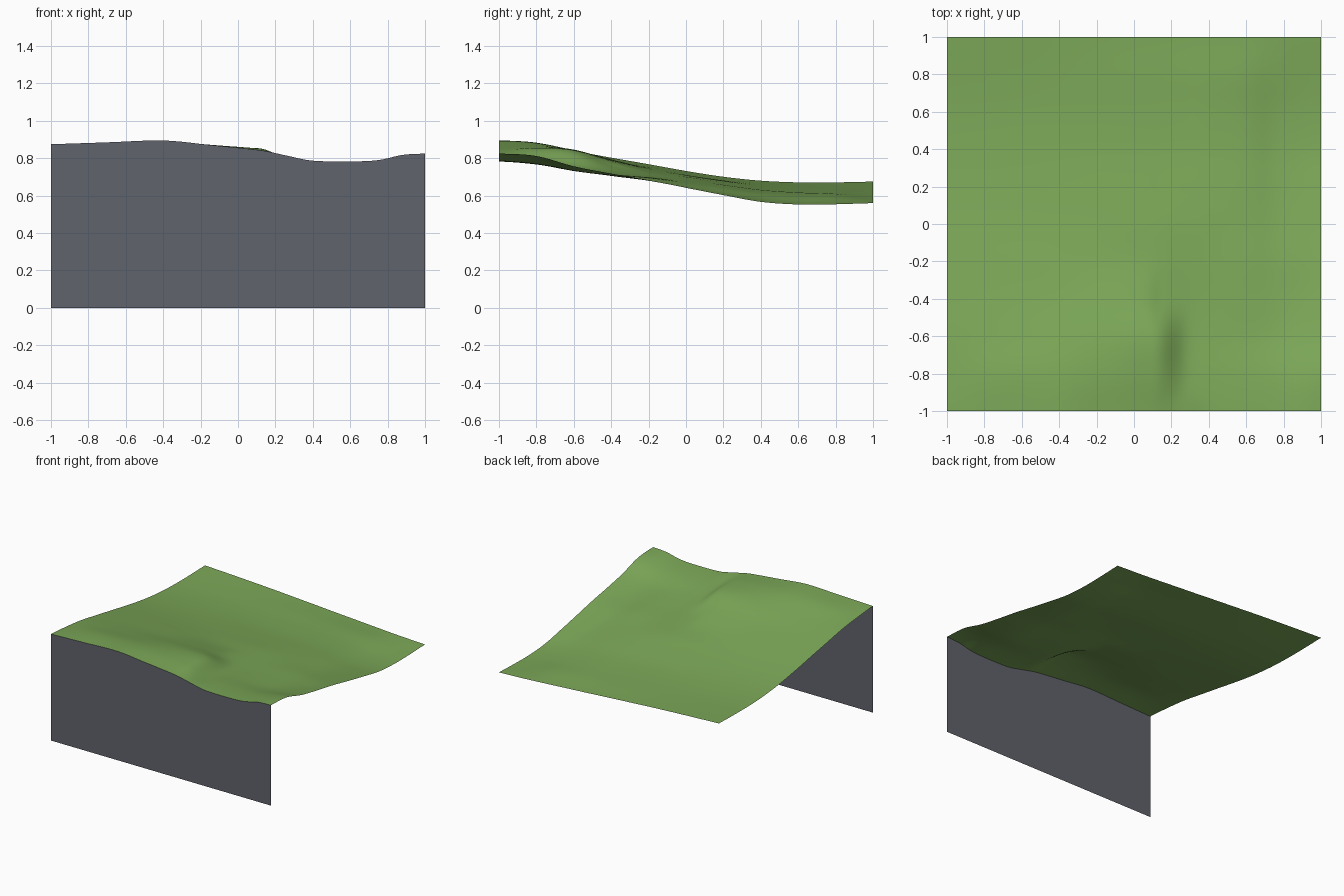
import bpy
import bmesh

cube = bpy.data.objects.get("Cube")
if cube:
    bpy.data.objects.remove(cube, do_unlink=True)

# Column positions along x, closer together around the steep folds
COLUMNS = [-1, -.7, -.4, -.15, .05, .15, .27, .4, .6, .75, .88, 1]

# Heights in thousandths: evenly spaced rows run front to back
HEIGHTS = [
    [875, 885, 895, 871, 851, 838, 812, 787, 783, 790, 818, 825],
    [860, 878, 883, 870, 857, 845, 785, 770, 767, 775, 798, 812],
    [838, 838, 842, 845, 845, 830, 757, 740, 733, 733, 745, 757],
    [803, 797, 792, 793, 783, 757, 728, 716, 713, 706, 708, 718],
    [768, 760, 752, 743, 731, 722, 708, 700, 696, 682, 680, 683],
    [732, 723, 715, 709, 702, 697, 689, 681, 667, 647, 643, 642],
    [701, 692, 685, 679, 671, 666, 661, 655, 640, 614, 605, 603],
    [680, 671, 662, 653, 644, 639, 634, 628, 612, 583, 571, 567],
    [671, 660, 650, 640, 631, 626, 620, 614, 597, 569, 558, 553],
    [671, 659, 646, 635, 625, 619, 613, 607, 593, 572, 560, 554],
    [675, 661, 645, 629, 616, 609, 601, 593, 580, 571, 565, 560],
]
STEPS = 66


def make_material(name, colour):
    mat = bpy.data.materials.new(name)
    mat.use_nodes = True
    mat.diffuse_color = (*colour, 1)
    mat.node_tree.nodes["Principled BSDF"].inputs["Base Color"].default_value = (*colour, 1)
    return mat


def spline(values, t):
    """Smooth curve through a list of values, with t from 0 to 1."""
    last = len(values) - 1
    i = min(int(t * last), last - 1)
    f = t * last - i
    b, c = values[i], values[i + 1]
    a = values[i - 1] if i > 0 else b
    d = values[i + 2] if i + 2 <= last else c
    m, n = (c - a) / 2, (d - b) / 2
    return b + f * (m + f * (3 * (c - b) - 2 * m - n + f * (2 * (b - c) + m + n)))


def ground_point(u, v):
    height = spline([spline(row, u) for row in HEIGHTS], v) / 1000
    return spline(COLUMNS, u), 2 * v - 1, height


def make_sheet(name, rows, mat):
    """Join rows of points into a sheet of smooth quads."""
    bm = bmesh.new()
    grid = [[bm.verts.new(p) for p in row] for row in rows]
    for low, high in zip(grid, grid[1:]):
        for i in range(len(low) - 1):
            face = bm.faces.new((low[i], low[i + 1], high[i + 1], high[i]))
            face.smooth = True
    mesh = bpy.data.meshes.new(name)
    bm.to_mesh(mesh)
    bm.free()
    mesh.materials.append(mat)
    obj = bpy.data.objects.new(name, mesh)
    bpy.context.collection.objects.link(obj)


grass = make_material("grass green", (0.202, 0.392, 0.098))
stone = make_material("slate grey", (0.118, 0.125, 0.147))
params = [i / STEPS for i in range(STEPS + 1)]

# Rolling ground with a front ridge, sloping down to the back
ground = [[ground_point(u, v) for u in params] for v in params]
make_sheet("grass_ground", ground, grass)

# Upright cliff face under the front edge
foot = [(x, y, 0) for x, y, z in ground[0]]
make_sheet("cliff_face", [foot, ground[0]], stone)
